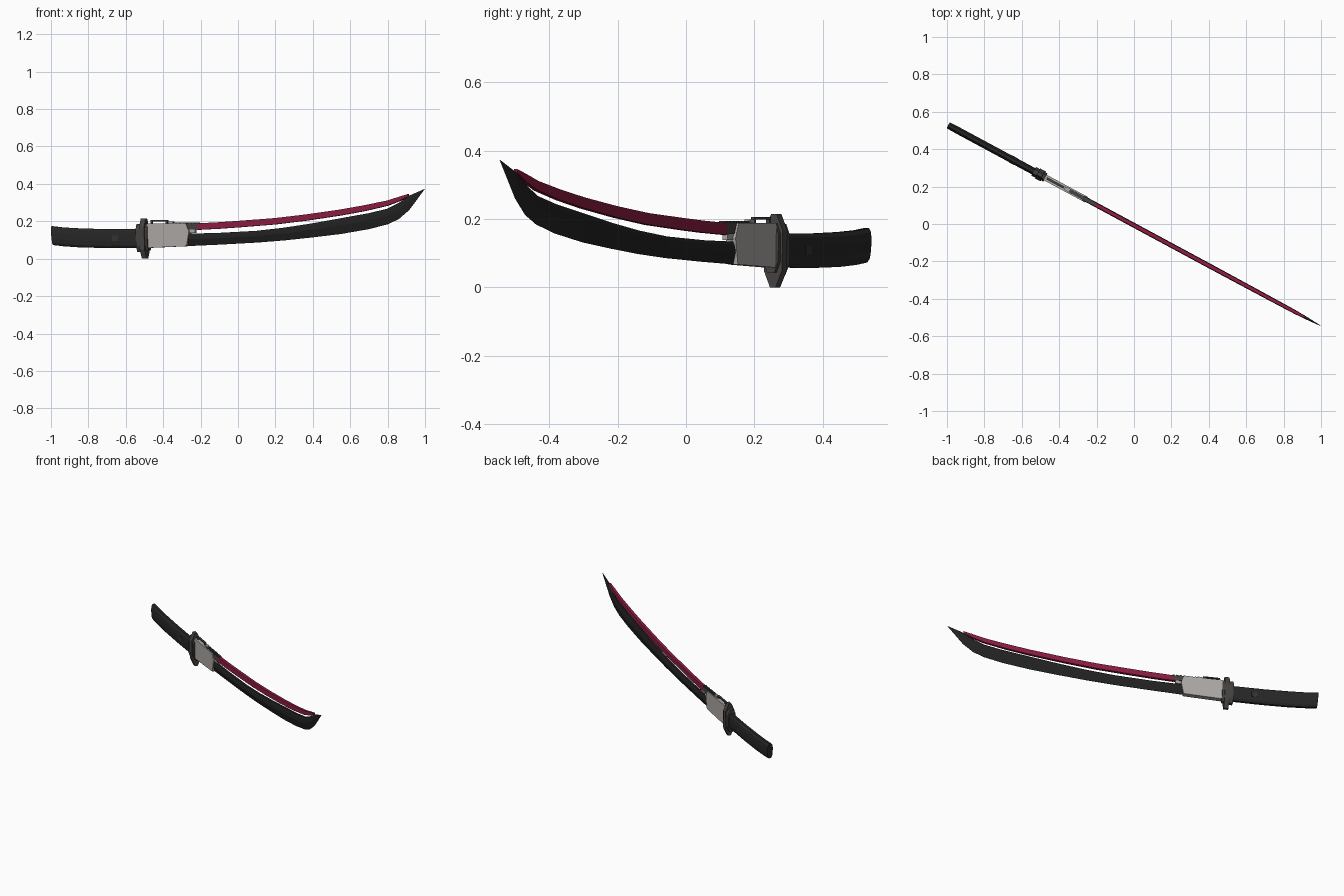
import bpy, bmesh, math
from mathutils import Matrix

if "Cube" in bpy.data.objects:
    bpy.data.objects.remove(bpy.data.objects["Cube"])

ANGLE = -math.radians(28.3)          # the sword lies diagonally in plan
K = 1 / math.cos(ANGLE)              # front-view x -> length along the sword
ROT = Matrix.Translation((0, -.007, 0)) @ Matrix.Rotation(ANGLE, 4, 'Z')


def material(name, r, g, b):
    m = bpy.data.materials.new(name)
    m.diffuse_color = (r, g, b, 1)
    m.use_nodes = True
    m.node_tree.nodes["Principled BSDF"].inputs["Base Color"].default_value = m.diffuse_color
    return m


BLACK = material("blade black", .016, .016, .016)
GRIP = material("grip charcoal", .02, .02, .02)
PEG = material("peg grey", .035, .034, .033)
STEEL = material("light steel", .42, .40, .38)
DARK = material("dark steel", .06, .056, .054)
RED = material("crimson", .26, .012, .052)


def finish(name, bm, mat):
    bmesh.ops.recalc_face_normals(bm, faces=bm.faces)
    bm.transform(ROT)
    me = bpy.data.meshes.new(name)
    bm.to_mesh(me)
    bm.free()
    me.materials.append(mat)
    ob = bpy.data.objects.new(name, me)
    bpy.context.collection.objects.link(ob)
    return ob


def skin(bm, rings):
    rows = [[bm.verts.new(p) for p in ring] for ring in rings]
    n = len(rows[0])
    for a, b in zip(rows, rows[1:]):
        for i in range(n):
            j = (i + 1) % n
            bm.faces.new((a[i], a[j], b[j], b[i]))
    bm.faces.new(rows[0])
    bm.faces.new(rows[-1][::-1])


def loft(name, stations, section, mat, lean=0):
    """stations: (x, low z, high z, width factor); section: (height 0-1, half width), mirrored."""
    loop = section + [(t, -w) for t, w in reversed(section)]
    bm = bmesh.new()
    skin(bm, [[((x + lean * (t - .5)) * K, w * f, lo + t * (hi - lo)) for t, w in loop]
              for x, lo, hi, f in stations])
    return finish(name, bm, mat)


def side_plate(name, outline, half, mat):
    """Outline in front view (x, z), extruded across the thickness."""
    bm = bmesh.new()
    skin(bm, [[(x * K, s * half, z) for x, z in outline] for s in (-1, 1)])
    return finish(name, bm, mat)


def box(name, x0, x1, z0, z1, half, mat):
    return side_plate(name, [(x0, z0), (x1, z0), (x1, z1), (x0, z1)], half, mat)


def guard_plate(name, x0, x1, zc, hz, hv, tip, mat):
    """Octagonal plate across the sword, leaning slightly."""
    pts = [(tip, hz), (hv, hz * .55), (hv, -hz * .55), (tip, -hz)]
    pts += [(-v, z) for v, z in reversed(pts)]
    bm = bmesh.new()
    skin(bm, [[((x - .03 * z) * K, v, zc + z) for v, z in pts] for x in (x0, x1)])
    return finish(name, bm, mat)


# Grip
loft("grip", [(-.99, .073, .174, .95), (-.93, .066, .167, 1), (-.84, .060, .162, 1),
              (-.7, .057, .158, 1), (-.51, .058, .158, 1)],
     [(0, .008), (.12, .016), (.35, .019), (.65, .019), (.88, .016), (1, .008)], GRIP, lean=-.008)
side_plate("grip_peg", [(-.663, .095), (-.633, .095), (-.633, .123), (-.663, .123)], .0205, PEG)

# Guard: main plate with smaller plates on either side
guard_plate("guard", -.513, -.487, .1075, .1075, .030, .009, DARK)
guard_plate("guard_rear", -.535, -.512, .111, .075, .026, .012, DARK)
guard_plate("guard_front", -.489, -.475, .115, .072, .024, .012, DARK)

# Housing in front of the guard
side_plate("housing", [(-.49, .10), (-.47, .058), (-.268, .067), (-.255, .145), (-.272, .188), (-.476, .188)],
           .0165, STEEL)
box("housing_tab", -.27, -.225, .138, .160, .008, STEEL)

# Sight-like loop and ridged rail on top of the housing
box("loop_bar", -.466, -.375, .199, .206, .006, DARK)
for i, x in enumerate((-.466, -.384)):
    box(f"loop_post_{i}", x, x + .009, .183, .2, .006, DARK)
box("rail_block", -.37, -.345, .18, .198, .009, STEEL)
box("rail", -.36, -.22, .178, .190, .010, DARK)
for i in range(7):
    x = -.34 + i * .02
    box(f"rail_ridge_{i}", x, x + .011, .185, .194, .011, DARK)
side_plate("edge_mount", [(-.28, .158), (-.22, .155), (-.205, .162), (-.21, .186), (-.28, .19)], .0105, DARK)

# Main blade: sharp below, ridge midway, flat spine
loft("main_blade", [(-.3, .066, .133, 1), (-.1, .075, .138, 1), (.1, .086, .149, 1), (.25, .098, .166, 1),
                    (.4, .114, .189, 1), (.55, .132, .216, .95), (.7, .158, .243, .9), (.8, .184, .267, .85),
                    (.86, .212, .297, .8), (.915, .260, .336, .6), (.998, .371, .373, .1)],
     [(0, .0008), (.55, .013), (.85, .011), (1, .007)], BLACK)

# Red upper edge with a flat top, separated by an open slot
loft("red_edge", [(-.215, .154, .189, 1), (-.1, .160, .195, 1), (0, .167, .202, 1), (.2, .183, .217, 1),
                  (.37, .204, .237, 1), (.55, .231, .263, .97), (.68, .255, .286, .92), (.8, .283, .311, .87),
                  (.87, .310, .333, .8), (.912, .333, .346, .6)],
     [(0, .009), (.08, .0105), (.92, .0105), (1, .0095)], RED)
